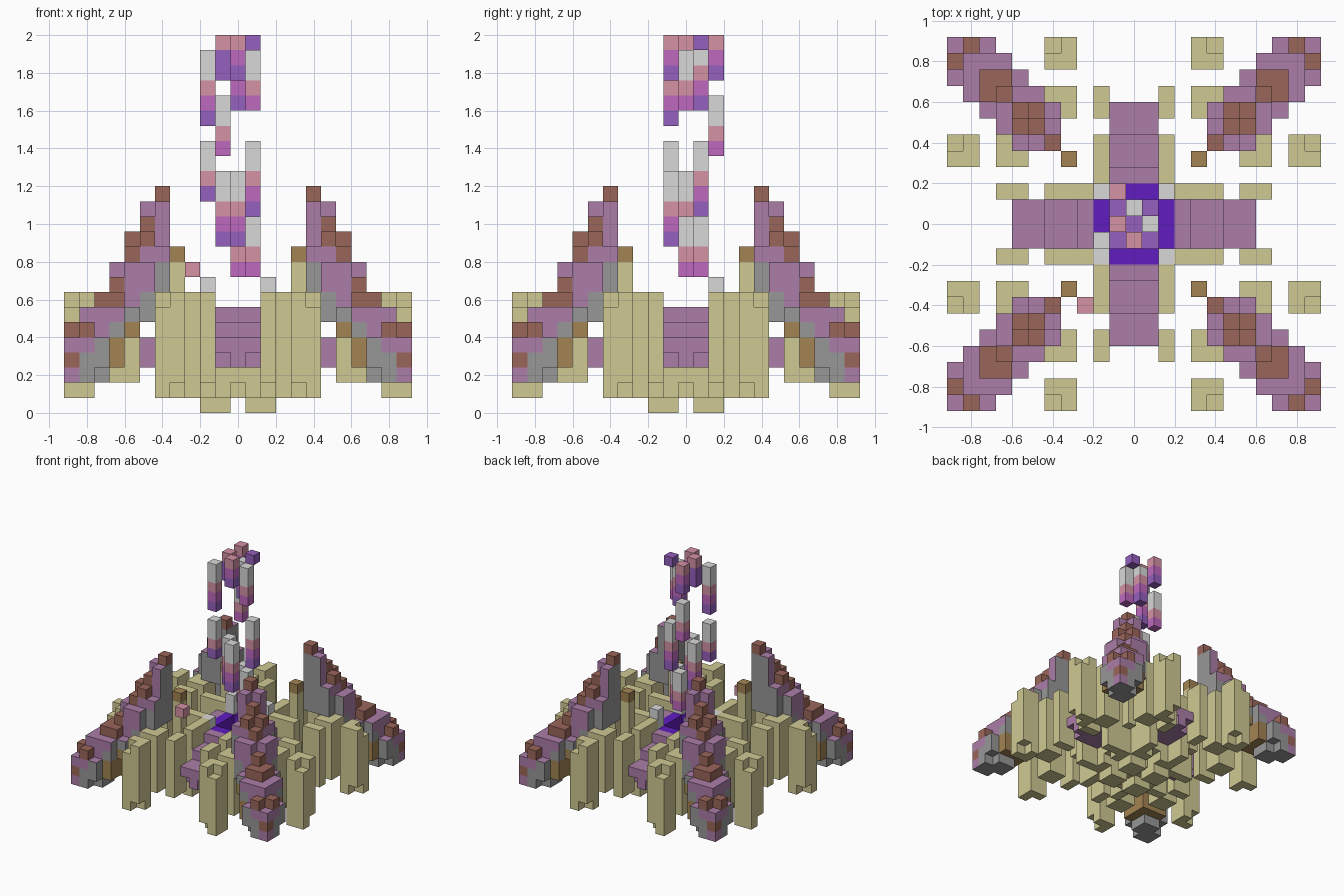
import bpy, bmesh
from mathutils import Vector

if "Cube" in bpy.data.objects:
    bpy.data.objects.remove(bpy.data.objects["Cube"])

U = 0.08  # edge of one block

PALETTE = {"khaki": "d0c994", "purple": "ab7da8", "brown": "9a665a",
           "olive_brown": "a28453", "grey": "979797", "light_grey": "d8d8d8",
           "pink": "d592a5", "magenta": "bf69bf", "violet": "9560be",
           "deep_blue": "601cc0"}
NAMES = list(PALETTE)


def linear(pair):
    c = int(pair, 16) / 255
    return c / 12.92 if c < 0.04 else ((c + 0.055) / 1.055) ** 2.4


def material(name, code):
    m = bpy.data.materials.new(name)
    m.use_nodes = True
    col = [linear(code[i:i + 2]) for i in (0, 2, 4)] + [1]
    m.diffuse_color = col
    m.node_tree.nodes["Principled BSDF"].inputs["Base Color"].default_value = col
    return m


MATS = [material(n, c) for n, c in PALETTE.items()]
AXES = [Vector(v) for v in ((1, 0, 0), (0, 1, 0), (0, 0, 1))]


def build(name, cells, face_rule=None):
    """Make one object from the outer faces of a set of coloured blocks."""
    bm = bmesh.new()
    verts = {}

    def vert(p):
        key = tuple(round(2 * c) for c in p)
        if key not in verts:
            verts[key] = bm.verts.new(p * U)
        return verts[key]

    for cell, colour in cells.items():
        mid = Vector(cell) + Vector((0, 0, 0.5))
        for i in range(3):
            for s in (-1, 1):
                n = AXES[i] * s
                if tuple(int(c) for c in Vector(cell) + n) in cells:
                    continue
                a, b = AXES[(i + 1) % 3] / 2, AXES[(i + 2) % 3] / 2 * s
                mc = mid + n / 2
                f = bm.faces.new([vert(mc + q) for q in (-a - b, a - b, a + b, b - a)])
                shown = face_rule(cell, n, colour) if face_rule else colour
                f.material_index = NAMES.index(shown)
    me = bpy.data.meshes.new(name)
    bm.to_mesh(me)
    bm.free()
    for m in MATS:
        me.materials.append(m)
    ob = bpy.data.objects.new(name, me)
    bpy.context.collection.objects.link(ob)


def fill(cells, xs, ys, zs, colour):
    """Fill a box of blocks; each range includes both ends."""
    for x in range(xs[0], xs[1] + 1):
        for y in range(ys[0], ys[1] + 1):
            for z in range(zs[0], zs[1] + 1):
                cells[x, y, z] = colour


def eightfold(cells):
    """Mirror across x, y and the diagonal."""
    out = {}
    for (x, y, z), c in cells.items():
        for sx in (-1, 1):
            for sy in (-1, 1):
                out[sx * x, sy * y, z] = c
                out[sx * y, sy * x, z] = c
    return out


# Outer pillars, with a chipped outer top corner and inner foot
pillar = {}
fill(pillar, (4, 5), (10, 11), (1, 7), "khaki")
del pillar[5, 11, 7], pillar[4, 11, 1]
build("outer_pillars", eightfold(pillar))

# Middle pillars
pillar = {}
fill(pillar, (4, 5), (7, 8), (2, 7), "khaki")
build("middle_pillars", eightfold(pillar))

# Thin walls along both sides of the ramps
wall = {}
fill(wall, (2, 2), (7, 8), (2, 7), "khaki")
fill(wall, (2, 2), (3, 5), (1, 7), "khaki")
build("ramp_walls", eightfold(wall))

# Inner posts where the spires begin
post = {}
fill(post, (4, 4), (4, 4), (3, 9), "khaki")
fill(post, (4, 4), (4, 4), (10, 10), "olive_brown")
build("inner_posts", eightfold(post))

# Base slab with a recessed middle, and its feet
base = {}
fill(base, (0, 2), (0, 2), (1, 3), "khaki")
fill(base, (1, 2), (1, 2), (0, 0), "khaki")
del base[0, 2, 1], base[2, 0, 1], base[0, 0, 1], base[0, 0, 2]
base[0, 0, 3] = "brown"
build("base", eightfold(base))

# Stepped ramps and the low beams below them
ramp = {}
for row, top in ((3, 6), (4, 5), (5, 5), (6, 4), (7, 4)):
    fill(ramp, (0, 1), (row, row), (3, top), "purple")
del ramp[1, 7, 3]
build("ramps", eightfold(ramp))
beam = {}
fill(beam, (0, 1), (3, 3), (1, 2), "khaki")
del beam[0, 3, 1]
build("ramp_beams", eightfold(beam))

# Four stepped spires on the diagonals: block position -> top layer
TOPS = {(5, 5): 14, (6, 5): 13, (6, 6): 12, (7, 5): 10, (7, 6): 11, (7, 7): 10,
        (8, 6): 9, (8, 7): 9, (8, 8): 8, (9, 8): 7, (9, 9): 7, (9, 7): 6,
        (10, 8): 6, (10, 9): 6, (10, 10): 6, (11, 9): 4, (11, 10): 5, (11, 11): 4}
BROWN_TOPS = {(5, 5), (6, 6), (7, 6), (7, 7), (8, 8), (9, 8), (9, 9), (11, 10)}
# Lowest layer and highest grey layer, by distance from the nearer axis
BOTTOM = {5: 8, 6: 6, 7: 5, 8: 3, 9: 2, 10: 2, 11: 2}
GREY_TO = {5: 9, 6: 7, 7: 6, 8: 5, 9: 4, 10: 3, 11: 0}
spire = {}
for (x, y), top in TOPS.items():
    lowest = 3 if (x, y) == (11, 9) else BOTTOM[y]
    for z in range(lowest, top + 1):
        colour = "grey" if z <= GREY_TO[y] else "purple"
        if (y == 8 and z <= 4) or (y == 7 and z == 5):
            colour = "olive_brown"
        brown_layers = 2 if x in (6, 8) and x == y else 1
        if (x, y) in BROWN_TOPS and z > top - brown_layers:
            colour = "brown"
        if y == 11 and z == 3:
            colour = "brown"
        spire[x, y, z] = colour


def spire_faces(cell, n, colour):
    """Purple on top, grey on the sides that face the middle."""
    if n.z > 0 and colour == "grey":
        return "purple"
    if n.z < 0 and colour == "purple":
        return "grey"
    if n.x * cell[0] + n.y * cell[1] < 0 and colour == "purple":
        return "grey"
    return colour


build("spires", eightfold(spire), spire_faces)

# Sunken basin in the middle
basin = {}
fill(basin, (0, 2), (0, 2), (4, 4), "deep_blue")
fill(basin, (0, 1), (0, 1), (4, 4), "violet")
fill(basin, (2, 2), (0, 1), (5, 6), "deep_blue")
build("basin", eightfold(basin))
corners = {}
for sx in (-2, 2):
    fill(corners, (sx, sx), (2, 2), (5, 8), "light_grey")
    fill(corners, (sx, sx), (-2, -2), (5, 7), "light_grey")
build("basin_corners", corners)

# Floating streaks: x, y, lowest layer, colours from the bottom up
SHADES = {"V": "violet", "M": "magenta", "P": "pink", "G": "light_grey"}
STREAKS = [(-2, -1, 19, "VMPGG"), (0, -1, 22, "VMP"), (-1, 2, 17, "MPGG"),
           (-1, 2, 22, "VMP"), (1, 0, 20, "MPGG"), (1, 1, 24, "V"),
           (0, 1, 20, "VMPG"), (-1, 0, 22, "VVP"), (-2, -1, 14, "VPGG"),
           (1, 1, 13, "VMPGG"), (0, -1, 11, "VMPGG"), (1, 0, 9, "MPGG"),
           (-1, 0, 11, "VMPGG"), (0, 1, 9, "MPGG"), (-3, -5, 9, "P")]
streaks = {}
for x, y, z, code in STREAKS:
    for i, letter in enumerate(code):
        streaks[x, y, z + i] = SHADES[letter]
build("floating_streaks", streaks)
